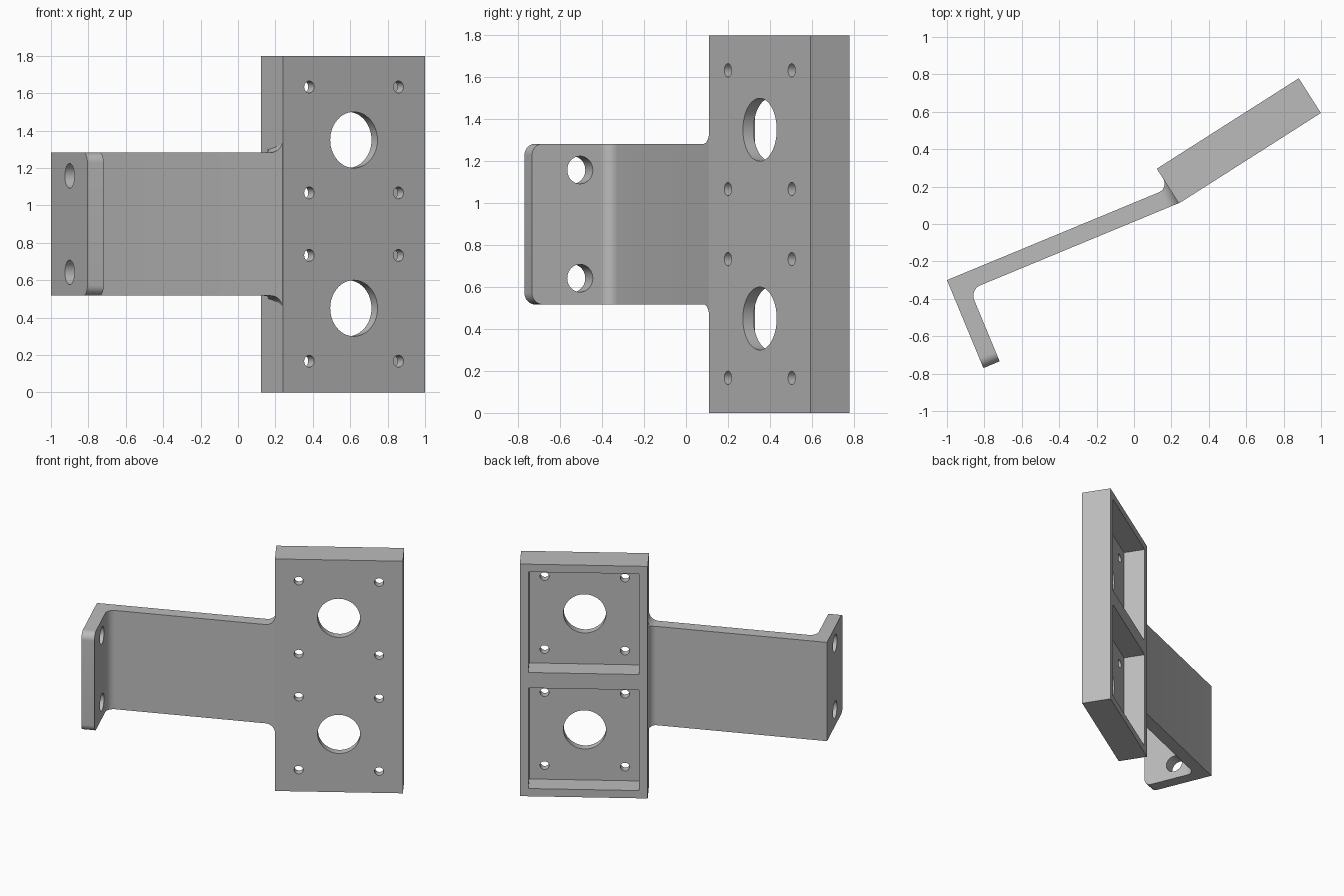
import bpy, bmesh
from math import cos, sin, pi, radians
from mathutils import Vector

if "Cube" in bpy.data.objects:
    bpy.data.objects.remove(bpy.data.objects["Cube"])

metal = bpy.data.materials.new("grey metal")
metal.use_nodes = True
GREY = (0.5, 0.5, 0.5, 1)
metal.diffuse_color = GREY
metal.node_tree.nodes["Principled BSDF"].inputs["Base Color"].default_value = GREY

Z = Vector((0, 0, 1))


def arc(cx, cy, r, start, end, n=10):
    angles = [radians(start + (end - start) * i / n) for i in range(n + 1)]
    return [(cx + r * cos(a), cy + r * sin(a)) for a in angles]


def circle(cx, cy, r, n=40):
    return arc(cx, cy, r, 0, 360, n)[:-1]


def prism(name, points, origin, a, b, c, lo, hi):
    """Outline in the a, b plane, extruded along c from lo to hi."""
    bm = bmesh.new()
    face = bm.faces.new([bm.verts.new(origin + a * u + b * v + c * lo) for u, v in points])
    new = bmesh.ops.extrude_face_region(bm, geom=[face])["geom"]
    bmesh.ops.translate(bm, vec=c * (hi - lo),
                        verts=[g for g in new if isinstance(g, bmesh.types.BMVert)])
    bmesh.ops.recalc_face_normals(bm, faces=bm.faces)
    mesh = bpy.data.meshes.new(name)
    bm.to_mesh(mesh)
    bm.free()
    mesh.materials.append(metal)
    obj = bpy.data.objects.new(name, mesh)
    bpy.context.collection.objects.link(obj)
    return obj


def combine(obj, tools, operation="DIFFERENCE"):
    """Apply booleans and drop the cutters."""
    for tool in tools:
        mod = obj.modifiers.new("cut", "BOOLEAN")
        mod.operation, mod.object, mod.solver = operation, tool, "EXACT"
    deps = bpy.context.evaluated_depsgraph_get()
    mesh = bpy.data.meshes.new_from_object(obj.evaluated_get(deps))
    obj.modifiers.clear()
    obj.data = mesh
    for tool in tools:
        bpy.data.objects.remove(tool)


# Mounting plate: front face along U, thickness along V
ang = radians(32.5)
U, V = Vector((cos(ang), sin(ang), 0)), Vector((-sin(ang), cos(ang), 0))
corner = Vector((0.24, 0.11, 0))
width, depth, height, wall = 0.9, 0.22, 1.8, 0.06
plate = prism("mounting_plate", [(0, 0), (width, 0), (width, height), (0, height)],
              corner, U, Z, V, 0, depth)

# Two back pockets, each with a large bore and four screw holes
cutters = []
mid, half = width / 2, width / 2 - wall
for z in (mid, height - mid):
    pocket = [(mid - half, z - half), (mid + half, z - half),
              (mid + half, z + half), (mid - half, z + half)]
    cutters.append(prism("pocket_cutter", pocket, corner, U, Z, V, wall, depth + 0.1))
    holes = [circle(mid, z, 0.15, 56)]
    holes += [circle(mid + i * 0.283, z + j * 0.283, 0.032, 24) for i in (-1, 1) for j in (-1, 1)]
    cutters += [prism("hole_cutter", h, corner, U, Z, V, -0.1, 0.1) for h in holes]
combine(plate, cutters)

# Arm frame: S runs along the arm, D along the flange
ang = radians(22.5)
S, D = Vector((cos(ang), sin(ang), 0)), Vector((sin(ang), -cos(ang), 0))
bend = Vector((-1, -0.3, 0))
t, zc, h = 0.094, 0.9, 0.383
end = 1.303

# Arm plan with fillets at the bend and against the plate
plan = [(t, 0)] + arc(1.226, -0.05, 0.05, 90, -10)
plan += [(1.31, -0.06), (end, t)] + arc(t + 0.06, t + 0.06, 0.06, 270, 180)
arm = prism("arm", plan, bend, S, D, Z, 0.2, 1.6)

# Arm side outline, flaring where it meets the plate
r = 0.07
lower = [(0.02, -h)] + arc(end - r, -h - r, r, 90, 0) + [(end + 0.05, -h - r)]
side = lower + [(s, -z) for s, z in reversed(lower)]
combine(arm, [prism("side_outline", side, bend + Z * zc, S, Z, D, -0.3, 0.4)], "INTERSECT")

# Flange with rounded end corners and two bolt holes
length, r = 0.509, 0.055
outline = [(0, -h)] + arc(length - r, r - h, r, -90, 0) + arc(length - r, h - r, r, 0, 90) + [(0, h)]
flange = prism("flange", outline, bend + Z * zc, D, Z, S, 0, t)
combine(flange, [prism("bolt_cutter", circle(0.261, z, 0.066), bend + Z * zc, D, Z, S, -0.1, 0.3)
                 for z in (-0.258, 0.258)])

# Smooth curved walls, sharp edges
bpy.ops.object.select_all(action="DESELECT")
for obj in (plate, arm, flange):
    obj.select_set(True)
bpy.context.view_layer.objects.active = plate
bpy.ops.object.shade_smooth_by_angle(angle=radians(30))
